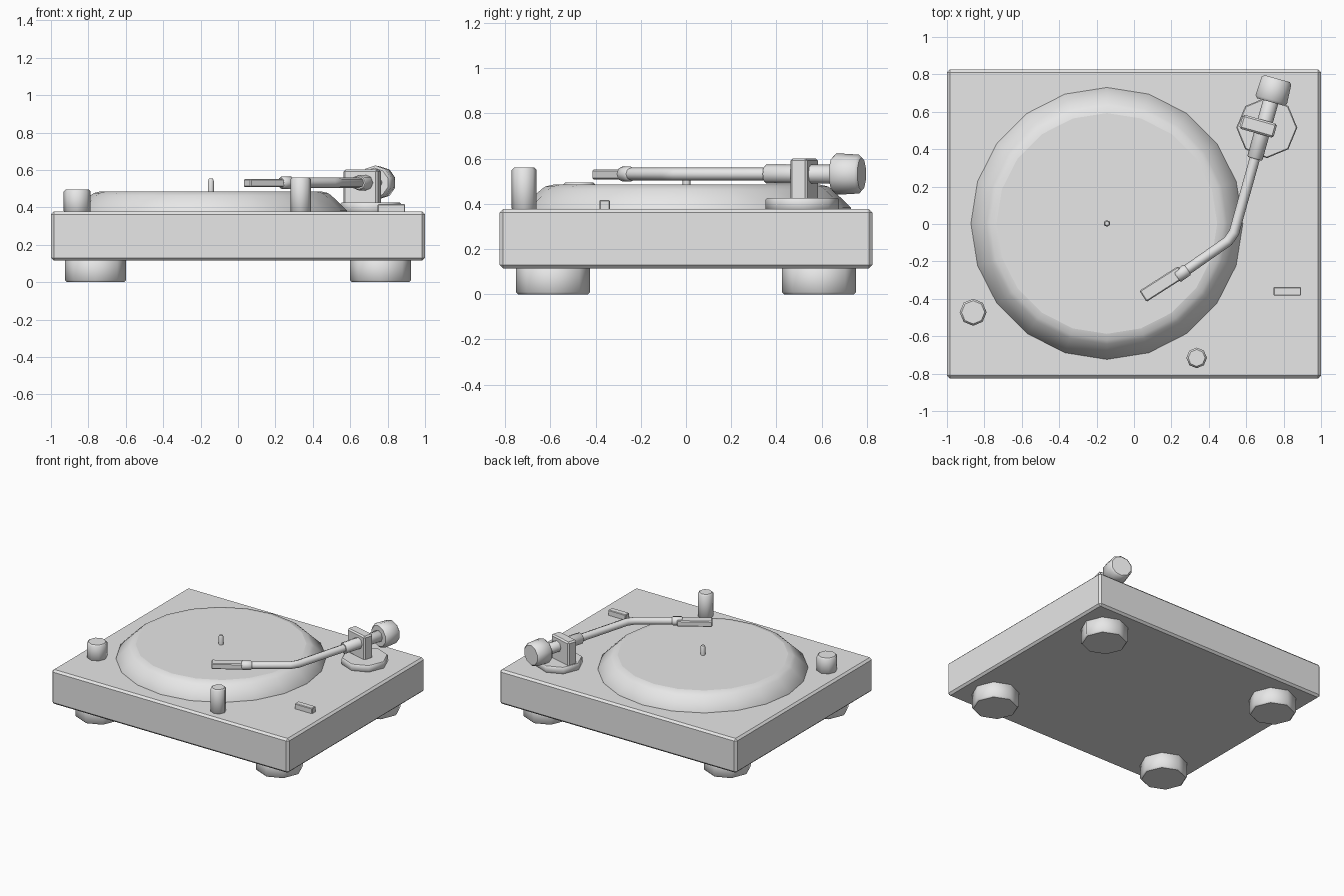
import bpy, bmesh, math
from mathutils import Vector

if "Cube" in bpy.data.objects:
    bpy.data.objects.remove(bpy.data.objects["Cube"])

grey = bpy.data.materials.new("light grey")
grey.diffuse_color = (0.8, 0.8, 0.8, 1)
grey.use_nodes = True
grey.node_tree.nodes["Principled BSDF"].inputs["Base Color"].default_value = grey.diffuse_color


def finish(name, bm):
    mesh = bpy.data.meshes.new(name)
    bmesh.ops.recalc_face_normals(bm, faces=bm.faces[:])
    bm.to_mesh(mesh)
    bm.free()
    mesh.materials.append(grey)
    ob = bpy.data.objects.new(name, mesh)
    bpy.context.collection.objects.link(ob)
    return ob


def lathe(name, profile, sides, loc, axis=(0, 0, 1)):
    """Turned part: profile is (radius, distance along axis); smooth sides, flat caps."""
    bm = bmesh.new()
    rings = []
    for r, h in profile:
        rings.append([bm.verts.new((r * math.sin(2 * math.pi * i / sides),
                                    r * math.cos(2 * math.pi * i / sides), h))
                      for i in range(sides)])
    for a, b in zip(rings, rings[1:]):
        for i in range(sides):
            j = (i + 1) % sides
            bm.faces.new((a[i], a[j], b[j], b[i])).smooth = True
    bm.faces.new(rings[0])
    bm.faces.new(rings[-1])
    ob = finish(name, bm)
    ob.location = loc
    ob.rotation_euler = Vector(axis).to_track_quat('Z', 'Y').to_euler()
    return ob


def drum(name, r, length, loc, axis=(0, 0, 1), sides=8, b=0.01):
    """Cylinder with chamfered rims, starting at loc."""
    return lathe(name, [(r - b, 0), (r, b), (r, length - b), (r - b, length)],
                 sides, loc, axis)


def box(name, size, loc, angle=0, b=0.01):
    bm = bmesh.new()
    bmesh.ops.create_cube(bm, size=1)
    bmesh.ops.scale(bm, vec=size, verts=bm.verts[:])
    bmesh.ops.bevel(bm, geom=bm.edges[:], offset=b, segments=1, affect='EDGES')
    ob = finish(name, bm)
    ob.location = loc
    ob.rotation_euler.z = angle
    return ob


# Plinth and feet
box("plinth", (2, 1.65, 0.262), (0, 0, 0.246), b=0.015)
for x in (-0.762, 0.762):
    for y in (-0.588, 0.588):
        drum("foot", 0.164, 0.125, (x, y, 0))

# Platter and spindle
lathe("platter", [(0.727, 0), (0.727, 0.01), (0.645, 0.09), (0.625, 0.104), (0.59, 0.112)],
      20, (-0.145, 0.003, 0.373))
lathe("spindle", [(0.018, 0), (0.018, 0.06), (0.012, 0.075)], 6, (-0.145, 0.003, 0.48))

# Controls
drum("left_knob", 0.072, 0.125, (-0.86, -0.472, 0.37))
drum("front_knob", 0.055, 0.19, (0.335, -0.716, 0.37))
box("switch", (0.146, 0.046, 0.06), (0.82, -0.36, 0.387), b=0.004)

# Tonearm pivot
drum("pivot_base", 0.163, 0.052, (0.71, 0.515, 0.373), b=0.006)
arm_z = 0.532
elbow = Vector((0.527, -0.075, arm_z))
rear = Vector((0.269, 0.963, 0)).normalized()
collar_at = Vector((0.262, -0.26, arm_z))
front = (collar_at - elbow).normalized()
box("pivot_bracket", (0.19, 0.078, 0.185), (0.664, 0.523, 0.509), math.radians(-15.6))

# Bent arm tube
curve = bpy.data.curves.new("arm_tube", 'CURVE')
curve.dimensions = '3D'
curve.bevel_depth = 0.028
curve.bevel_resolution = 2
curve.use_fill_caps = True
spline = curve.splines.new('POLY')
path = [elbow + rear * 0.5, elbow + rear * 0.03, elbow + front * 0.03, collar_at + front * 0.03]
spline.points.add(len(path) - 1)
for p, co in zip(spline.points, path):
    p.co = (*co, 1)
tube = bpy.data.objects.new("arm_tube", curve)
bpy.context.collection.objects.link(tube)
curve.materials.append(grey)
tube.select_set(True)
bpy.context.view_layer.objects.active = tube
bpy.ops.object.convert(target='MESH')

# Thick sleeve through the pivot, counterweight behind it
drum("arm_sleeve", 0.042, 0.36, elbow + rear * 0.44, rear, b=0.006)
lathe("counterweight", [(0.078, 0), (0.092, 0.014), (0.086, 0.118), (0.074, 0.13)],
      10, elbow + rear * 0.755, rear)

# Collar and headshell at the playing end
drum("collar", 0.034, 0.07, collar_at - front * 0.03, front, b=0.006)
box("headshell", (0.245, 0.07, 0.044), (0.151, -0.321, 0.53), math.radians(32.6), b=0.006)
